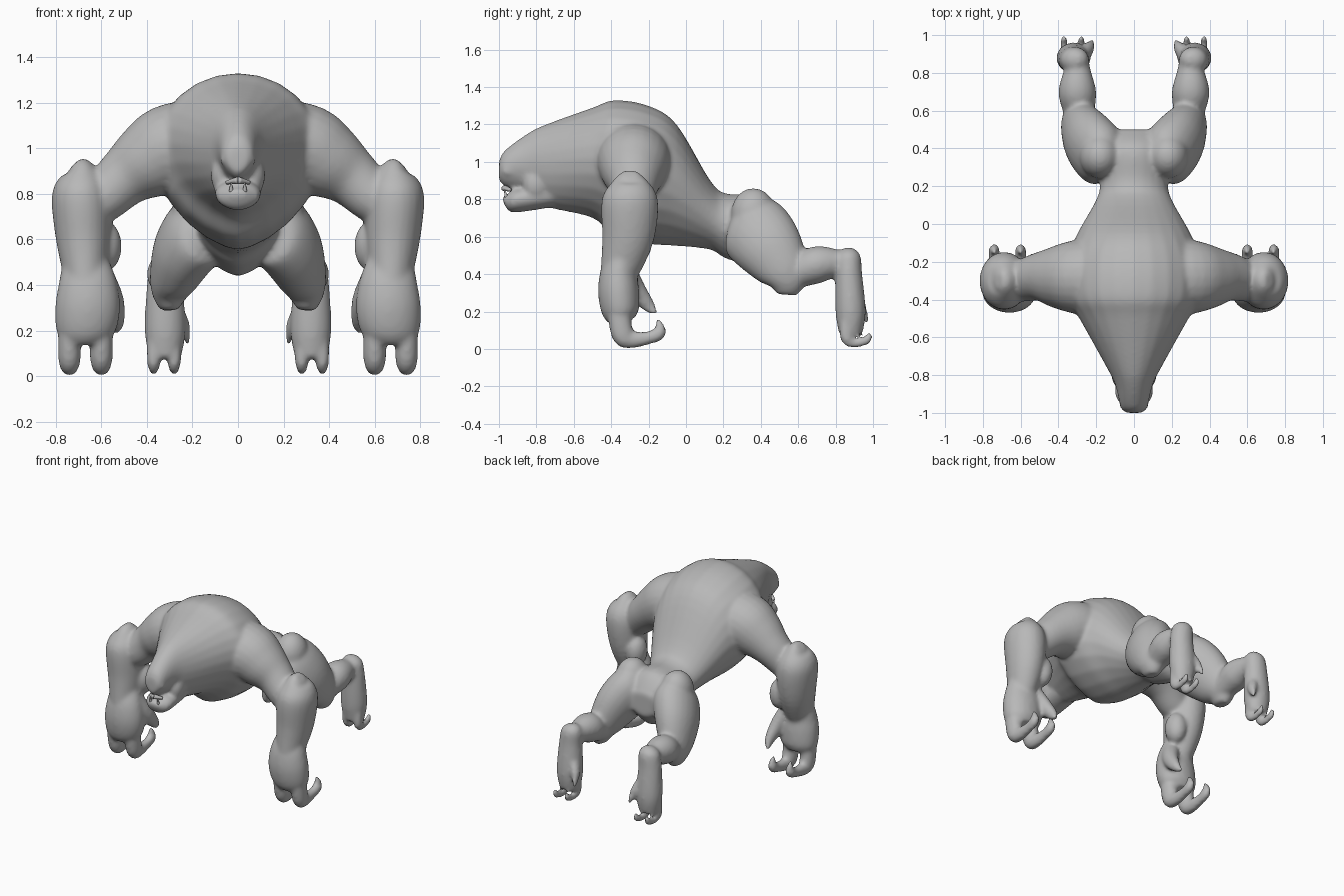
import bpy, bmesh, math
from mathutils import Vector, Matrix

cube = bpy.data.objects.get("Cube")
if cube:
    bpy.data.objects.remove(cube, do_unlink=True)

SIDES = 24
ANGLES = [math.tau * i / SIDES for i in range(SIDES)]
X, Y = Vector((1, 0, 0)), Vector((0, 1, 0))


def material(name, value):
    m = bpy.data.materials.new(name)
    m.use_nodes = True
    colour = (value, value, value, 1)
    m.diffuse_color = colour
    m.node_tree.nodes["Principled BSDF"].inputs["Base Color"].default_value = colour
    return m


hide = material("grey_hide", 0.48)


def spline(rows, steps=5):
    """Smooth a list of key rows with a cubic curve through them."""
    rows = [Vector(r) for r in rows]
    out = []
    for i, (start, end) in enumerate(zip(rows, rows[1:])):
        leave = (end - rows[max(i - 1, 0)]) / 2
        arrive = (rows[min(i + 2, len(rows) - 1)] - start) / 2
        for s in range(steps):
            t = s / steps
            ease = t * t * (3 - 2 * t)
            out.append(start.lerp(end, ease) + leave * (t * (1 - t) ** 2) - arrive * (t * t * (1 - t)))
    return out + [rows[-1]]


def skin(bm, rings):
    """Bridge rings of points into a closed surface."""
    loops = [[bm.verts.new(p) for p in ring] for ring in rings]
    faces = [bm.faces.new(loops[0]), bm.faces.new(loops[-1])]
    for a, b in zip(loops, loops[1:]):
        for i in range(SIDES):
            j = (i + 1) % SIDES
            faces.append(bm.faces.new((a[i], a[j], b[j], b[i])))
    bmesh.ops.recalc_face_normals(bm, faces=faces)


def trunk(bm, rows, pinch):
    """Rows along the spine: y, top, bottom, half width. Pinch narrows the underside."""
    rings = []
    for y, top, low, width in spline(rows):
        middle = low + (top - low) * 0.54
        ring = []
        for a in ANGLES:
            c, s = math.cos(a), math.sin(a)
            if s > 0:
                ring.append((width * c, y, middle + s * (top - middle)))
            else:
                ring.append((width * c * abs(c) ** pinch, y, middle + s * (middle - low)))
        rings.append(ring)
    skin(bm, rings)


def limb(bm, ref, flat, rows):
    """Mirrored pair of tubes. Rows: x, y, z, radius along ref; flat scales the other radius."""
    keys = spline(rows)
    points = [k.to_3d() for k in keys]
    rings = []
    for i, (p, key) in enumerate(zip(points, keys)):
        tangent = (points[min(i + 1, len(points) - 1)] - points[max(i - 1, 0)]).normalized()
        u = (ref - tangent * ref.dot(tangent)).normalized() * key.w
        v = tangent.cross(u) * flat
        rings.append([p + u * math.cos(a) + v * math.sin(a) for a in ANGLES])
    skin(bm, rings)
    skin(bm, [[(-q.x, q.y, q.z) for q in ring] for ring in rings])


def muscle(bm, pos, size):
    """A mirrored pair of ellipsoids."""
    for side in (1, -1):
        place = Matrix.Translation((pos[0] * side, pos[1], pos[2])) @ Matrix.Diagonal((*size, 1))
        bmesh.ops.create_uvsphere(bm, u_segments=SIDES, v_segments=12, radius=1, matrix=place)


def finish(name, bm):
    mesh = bpy.data.meshes.new(name)
    bm.to_mesh(mesh)
    bm.free()
    mesh.materials.append(hide)
    mesh.polygons.foreach_set("use_smooth", [True] * len(mesh.polygons))
    ob = bpy.data.objects.new(name, mesh)
    bpy.context.collection.objects.link(ob)
    return ob


body = bmesh.new()

# Head, hump, belly and pelvis
trunk(body, [(-1, 1, .9, .04), (-.97, 1.06, .87, .07), (-.85, 1.15, .83, .1),
             (-.75, 1.2, .76, .15), (-.5, 1.29, .7, .29), (-.38, 1.33, .6, .36),
             (-.2, 1.3, .56, .36), (-.05, 1.2, .55, .3), (.13, .9, .53, .2),
             (.22, .83, .48, .18), (.4, .82, .44, .18), (.5, .7, .54, .12)], pinch=0.35)

# Lower jaw
trunk(body, [(-.98, .82, .79, .03), (-.95, .83, .74, .07), (-.9, .86, .73, .1),
             (-.7, .88, .76, .1)], pinch=0)

# Upper arm
limb(body, Y, 1, [(.1, -.28, 1, .2), (.28, -.28, 1, .2), (.4, -.28, .94, .17),
                  (.5, -.28, .87, .13), (.6, -.3, .78, .11), (.7, -.3, .74, .1)])

# Forearm
limb(body, Y, 0.85, [(.72, -.3, .93, .04), (.7, -.3, .9, .09), (.69, -.3, .8, .15),
                     (.68, -.31, .6, .14), (.67, -.36, .4, .1)])

# Hand
limb(body, Y, 1.3, [(.67, -.34, .5, .08), (.66, -.36, .4, .1), (.66, -.36, .3, .11),
                    (.67, -.35, .2, .1), (.67, -.34, .15, .07)])

# Hooked fingers, two on each hand
for x in (.6, .74):
    limb(body, X, 1.2, [(x, -.36, .2, .05), (x, -.34, .08, .05), (x, -.3, .05, .04),
                        (x, -.2, .06, .03), (x, -.14, .09, .03), (x, -.15, .16, .01)])

# Inner thumb claw
limb(body, X, 1.2, [(.6, -.34, .43, .06), (.55, -.28, .33, .05), (.53, -.2, .23, .03),
                    (.55, -.16, .19, .01)])

# Thigh
limb(body, X, 1.35, [(.1, .3, .68, .08), (.16, .35, .65, .14), (.23, .43, .56, .14),
                     (.28, .51, .44, .11), (.3, .54, .36, .08), (.3, .54, .29, .04)])

# Shin
limb(body, X, 1, [(.29, .5, .37, .07), (.29, .58, .4, .08), (.3, .7, .45, .1),
                  (.3, .82, .46, .07), (.3, .88, .46, .06)])

# Heel and foot
limb(body, X, 0.9, [(.31, .87, .54, .03), (.31, .87, .5, .07), (.32, .87, .4, .08),
                    (.32, .88, .2, .09), (.32, .88, .08, .07)])

# Hooked toes, two on each foot
for x in (.28, .37):
    limb(body, X, 1.2, [(x, .86, .15, .03), (x, .86, .06, .03), (x, .9, .03, .02),
                        (x, .97, .05, .02), (x, .98, .09, .01)])

# Dew claw on the inside of each foot
limb(body, X, 1.2, [(.28, .89, .29, .04), (.24, .93, .22, .03), (.22, .97, .14, .01)])

# Elbow, buttock, cheek and brow muscles
muscle(body, (.58, -.26, .57), (.07, .08, .11))
muscle(body, (.18, .36, .72), (.11, .12, .14))
muscle(body, (.07, -.8, .88), (.05, .07, .08))
muscle(body, (.04, -.95, .95), (.04, .04, .03))

creature = finish("body", body)
remesh = creature.modifiers.new("blend", 'REMESH')
remesh.mode = 'VOXEL'
remesh.voxel_size = 0.012
remesh.use_smooth_shade = True
smooth = creature.modifiers.new("soften", 'SMOOTH')
smooth.factor = 0.5
smooth.iterations = 10

# Lips and fangs
mouth = bmesh.new()
limb(mouth, Y, 0.8, [(0, -.97, .86, .02), (.05, -.94, .85, .01)])
limb(mouth, X, 1, [(.03, -.96, .81, .01), (.03, -.97, .85, .003)])
finish("mouth", mouth)
